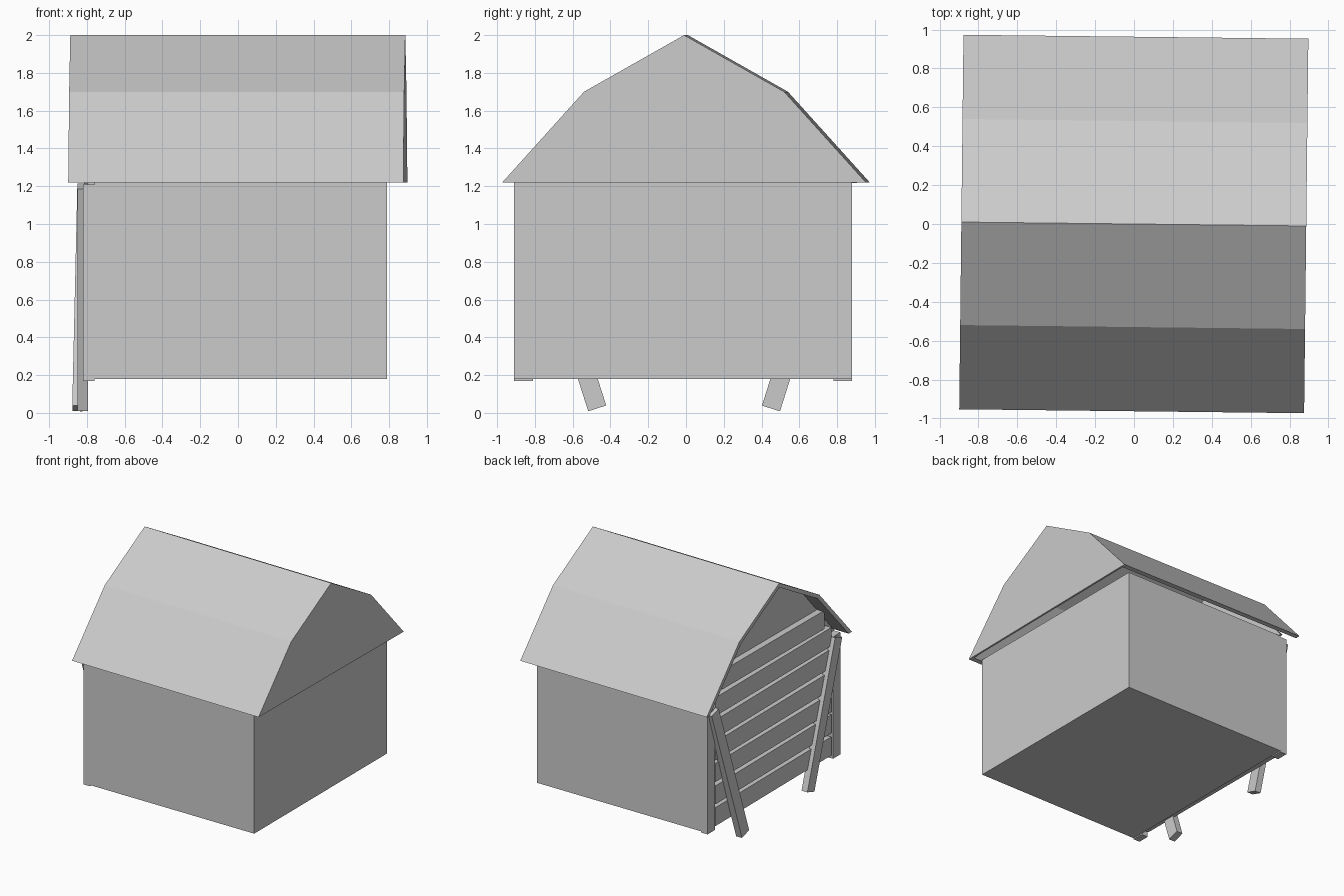
import bpy, bmesh, math, random
from mathutils import Vector, Matrix

if "Cube" in bpy.data.objects:
    bpy.data.objects.remove(bpy.data.objects["Cube"])

random.seed(4)


def mesh_object(name, bm):
    bmesh.ops.recalc_face_normals(bm, faces=bm.faces)
    me = bpy.data.meshes.new(name)
    bm.to_mesh(me)
    bm.free()
    ob = bpy.data.objects.new(name, me)
    bpy.context.collection.objects.link(ob)
    return ob


def box(name, lo, hi):
    lo, hi = Vector(lo), Vector(hi)
    bm = bmesh.new()
    bmesh.ops.create_cube(bm, size=1, matrix=Matrix.Diagonal((*(hi - lo), 1)))
    ob = mesh_object(name, bm)
    ob.location = (lo + hi) / 2
    return ob


def prism(name, profile, x0, x1):
    """Extrude a (y, z) outline along x."""
    bm = bmesh.new()
    face = bm.faces.new([bm.verts.new((x0, y, z)) for y, z in profile])
    ext = bmesh.ops.extrude_face_region(bm, geom=[face])
    bmesh.ops.translate(bm, vec=(x1 - x0, 0, 0),
                        verts=[v for v in ext["geom"] if isinstance(v, bmesh.types.BMVert)])
    return mesh_object(name, bm)


def beam(name, a, b, thick, width):
    """Square-cut beam between two points, thickness along x."""
    a, b = Vector(a), Vector(b)
    z = (b - a).normalized()
    y = z.cross(Vector((1, 0, 0))).normalized()
    x = y.cross(z)
    rot = Matrix((x, y, z)).transposed().to_4x4()
    h = (b - a).length / 2
    ob = box(name, (-thick / 2, -width / 2, -h), (thick / 2, width / 2, h))
    ob.matrix_world = Matrix.Translation((a + b) / 2) @ rot
    return ob


# Closed main body
box("body", (-0.76, -0.91, 0.18), (0.79, 0.88, 1.22))

# Gambrel roof: thin shell, open on the left, closed gable on the right
outer = [(-0.963, 1.22), (-0.53, 1.70), (0, 2.0), (0.53, 1.70), (0.963, 1.22)]
inner = [(-0.92, 1.22), (-0.508, 1.675), (0, 1.962), (0.508, 1.675), (0.92, 1.22)]
roof = prism("roof", outer + inner[::-1], -0.888, 0.87)
gable = prism("right_gable", outer, 0.87, 0.886)
for ob in (roof, gable):
    ob.rotation_euler.z = math.radians(-0.65)

# Recessed wall above the planks
prism("left_gable", [(y * 0.985, z - 0.002) for y, z in inner], -0.76, -0.74)

# Corner posts on the left end
for label, y in (("front", -0.91), ("back", 0.78)):
    box(label + "_corner_post", (-0.82, y, 0.17), (-0.76, y + 0.1, 1.21))

# Slightly crooked planks across the left end
for i in range(7):
    z = 0.20 + i * 0.187
    half = 0.78 if i < 6 else 0.69
    plank = box(f"plank_{i + 1}", (-0.815, -half - 0.015, z), (-0.755, half - 0.015, z + 0.158))
    plank.rotation_euler.x = math.radians(random.uniform(-0.5, 0.5))

# Leaning braces
beam("front_brace", (-0.822, -0.47, 0.024), (-0.822, -0.845, 1.2), 0.055, 0.1)
beam("back_brace", (-0.85, 0.45, 0.024), (-0.823, 0.82, 1.195), 0.055, 0.1)
